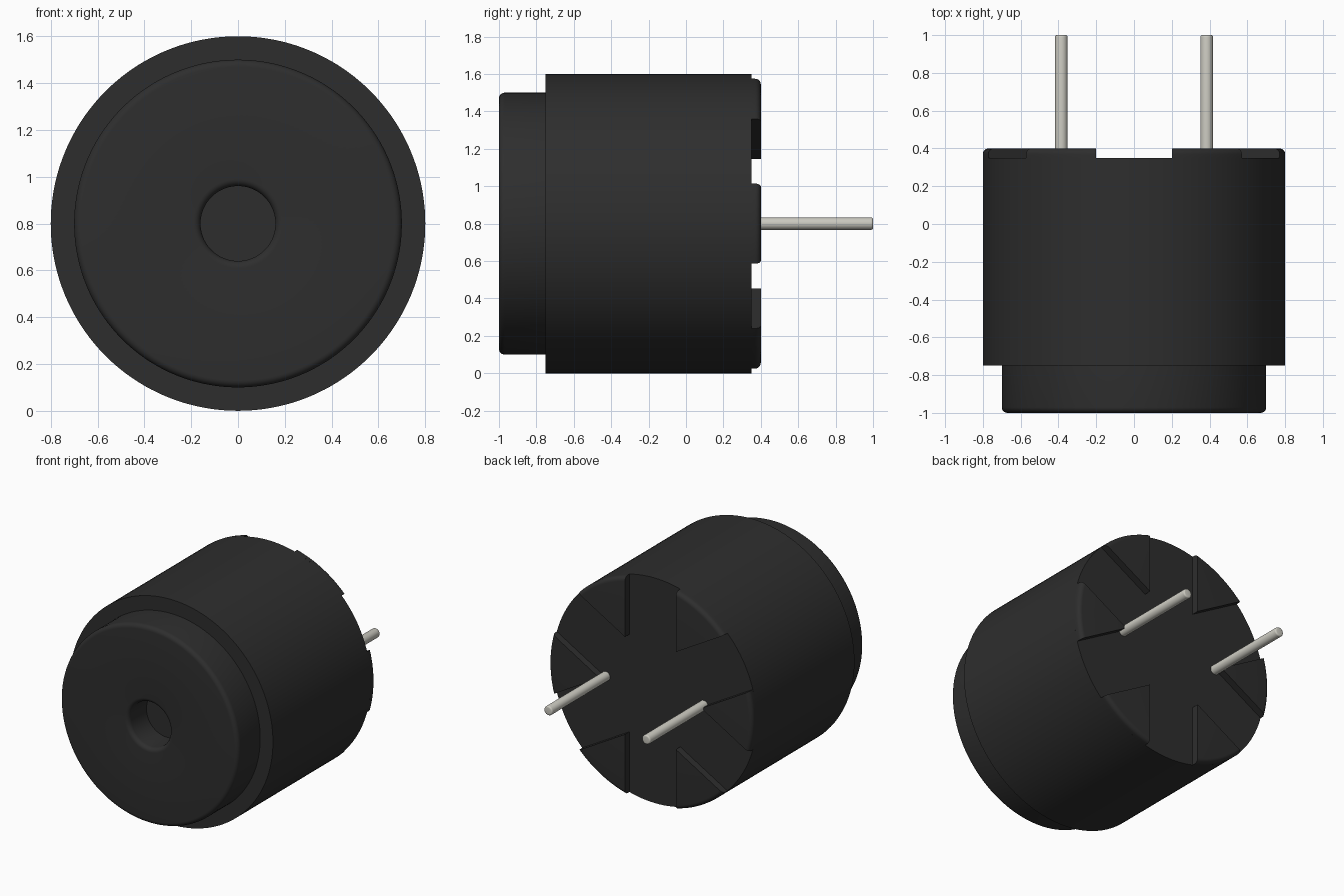
import bpy, bmesh, math

if "Cube" in bpy.data.objects:
    bpy.data.objects.remove(bpy.data.objects["Cube"])

CZ = 0.8            # height of the buzzer axis, which runs along y
REAR = 0.35         # rear plate level; raised pads end at PAD
PAD = 0.40
R = 0.8
FIL = 0.03
SLOT = 0.2          # half width of the rear slots


def material(name, col):
    m = bpy.data.materials.new(name)
    m.diffuse_color = (*col, 1)
    m.use_nodes = True
    m.node_tree.nodes["Principled BSDF"].inputs["Base Color"].default_value = m.diffuse_color
    return m


BLACK = material("black_plastic", (0.027, 0.027, 0.027))
METAL = material("tin_metal", (0.60, 0.59, 0.53))


def fillet(cr, cy, rad, a0, a1, n=6):
    """Arc points (radius, y) about (cr, cy)."""
    out = []
    for i in range(n + 1):
        a = math.radians(a0 + (a1 - a0) * i / n)
        out.append((cr + rad * math.cos(a), cy + rad * math.sin(a)))
    return out


def skin(name, rings, mat, cap_start=True):
    """Bridge equal closed rings of points and cap the ends."""
    bm = bmesh.new()
    rows = [[bm.verts.new(p) for p in ring] for ring in rings]
    n = len(rows[0])
    for a, b in zip(rows, rows[1:]):
        for i in range(n):
            j = (i + 1) % n
            bm.faces.new((a[i], a[j], b[j], b[i]))
    if cap_start:
        bm.faces.new(rows[0])
    bm.faces.new(rows[-1][::-1])
    bmesh.ops.recalc_face_normals(bm, faces=bm.faces)
    me = bpy.data.meshes.new(name)
    bm.to_mesh(me)
    bm.free()
    me.materials.append(mat)
    ob = bpy.data.objects.new(name, me)
    bpy.context.collection.objects.link(ob)
    bpy.ops.object.select_all(action='DESELECT')
    ob.select_set(True)
    bpy.context.view_layer.objects.active = ob
    bpy.ops.object.shade_smooth_by_angle(angle=math.radians(30))
    return ob


def lathe(name, profile, x, segs, mat):
    rings = [[(x + r * math.cos(2 * math.pi * i / segs), y,
               CZ + r * math.sin(2 * math.pi * i / segs)) for i in range(segs)]
             for r, y in profile]
    return skin(name, rings, mat)


# Housing: sound hole, filleted front cap, shoulder and main cylinder
profile = [(0.16, -0.80)]
profile += fillet(0.16 + FIL, -1 + FIL, FIL, 180, 270)
profile += fillet(0.7 - FIL, -1 + FIL, FIL, 270, 360)
profile += [(0.7, -0.75), (R, -0.75), (R, REAR)]
lathe("housing", profile, 0, 144, BLACK)

# Six raised rear pads left between three crossing slots
pad_profile = [(R, REAR)] + fillet(R - FIL, PAD - FIL, FIL, 0, 90)
for k in range(6):
    mid = math.radians(60 * k)
    tip = SLOT / math.sin(math.radians(30))
    rings = []
    for r, y in pad_profile:
        half = math.radians(30) - math.asin(SLOT / r)
        ring = [(tip * math.cos(mid), y, CZ + tip * math.sin(mid))]
        for i in range(15):
            a = mid - half + 2 * half * i / 14
            ring.append((r * math.cos(a), y, CZ + r * math.sin(a)))
        rings.append(ring)
    skin(f"rear_pad_{k + 1}", rings, BLACK, cap_start=False)

# Two terminal pins with slightly rounded tips
for side, x in (("left", -0.385), ("right", 0.385)):
    lathe("pin_" + side, [(0.033, 0.30)] + fillet(0.023, 0.99, 0.01, 0, 90, 4),
          x, 32, METAL)
